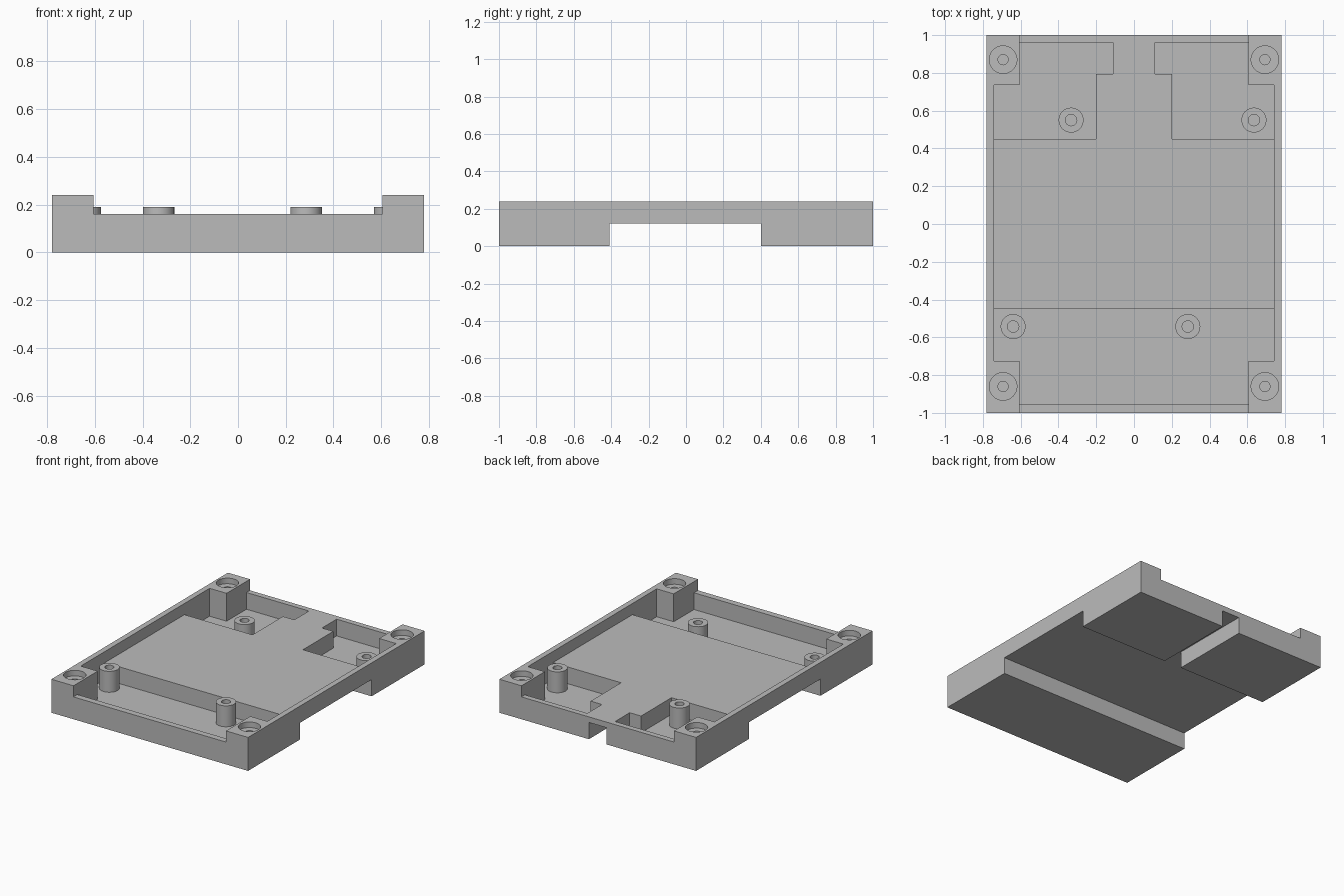
import bpy
import bmesh

if "Cube" in bpy.data.objects:
    bpy.data.objects.remove(bpy.data.objects["Cube"], do_unlink=True)

grey = bpy.data.materials.new("plain grey")
grey.use_nodes = True
colour = (0.5, 0.5, 0.5, 1)
grey.diffuse_color = colour
grey.node_tree.nodes["Principled BSDF"].inputs["Base Color"].default_value = colour


def finish(name, bm):
    bmesh.ops.recalc_face_normals(bm, faces=bm.faces)
    mesh = bpy.data.meshes.new(name)
    bm.to_mesh(mesh)
    bm.free()
    obj = bpy.data.objects.new(name, mesh)
    bpy.context.collection.objects.link(obj)
    mesh.materials.append(grey)
    return obj


def prism(name, outline, low, high):
    """Extrude a flat outline between two heights."""
    bm = bmesh.new()
    face = bm.faces.new([bm.verts.new((x, y, low)) for x, y in outline])
    extruded = bmesh.ops.extrude_face_region(bm, geom=[face])["geom"]
    top = [v for v in extruded if isinstance(v, bmesh.types.BMVert)]
    bmesh.ops.translate(bm, verts=top, vec=(0, 0, high - low))
    return finish(name, bm)


def block(name, x0, x1, y0, y1, low, high):
    return prism(name, [(x0, y0), (x1, y0), (x1, y1), (x0, y1)], low, high)


def cylinder(name, x, y, radius, low, high):
    bm = bmesh.new()
    bmesh.ops.create_cone(bm, cap_ends=True, segments=40, radius1=radius,
                          radius2=radius, depth=high - low)
    bmesh.ops.translate(bm, verts=bm.verts, vec=(x, y, (low + high) / 2))
    return finish(name, bm)


def cut(target, cutter):
    """Subtract the cutter from the target and discard it."""
    cutter.hide_render = True
    mod = target.modifiers.new("cut", "BOOLEAN")
    mod.operation = "DIFFERENCE"
    mod.solver = "EXACT"
    mod.object = cutter
    bpy.context.view_layer.objects.active = target
    bpy.ops.object.modifier_apply(modifier=mod.name)
    bpy.data.objects.remove(cutter, do_unlink=True)


def smooth(obj):
    bpy.ops.object.select_all(action="DESELECT")
    obj.select_set(True)
    bpy.context.view_layer.objects.active = obj
    bpy.ops.object.shade_smooth_by_angle()


# Main dimensions
WIDTH, WALL, CORNER = 0.78, 0.74, 0.605
HEIGHT, DECK, FLOOR, ARCH = 0.24, 0.16, 0.04, 0.12
PLATE = 0.45
FRONT, BACK = -0.725, 0.735

tray = block("tray_body", -WIDTH, WIDTH, -1, 1, 0, HEIGHT)

# Lowered deck, leaving side rails and raised corners
cut(tray, prism("deck_cutter", [
    (-CORNER, -1.1), (CORNER, -1.1), (CORNER, FRONT), (WALL, FRONT),
    (WALL, BACK), (CORNER, BACK), (CORNER, 1.1), (-CORNER, 1.1),
    (-CORNER, BACK), (-WALL, BACK), (-WALL, FRONT), (-CORNER, FRONT)],
    DECK, 0.4))

# Front pocket
cut(tray, prism("front_pocket_cutter", [
    (-CORNER, -0.955), (CORNER, -0.955), (CORNER, FRONT), (WALL, FRONT),
    (WALL, -PLATE), (-WALL, -PLATE), (-WALL, FRONT), (-CORNER, FRONT)],
    FLOOR, 0.4))

# Two stepped back pockets beside the centre bridge
for side in (-1, 1):
    outline = [(0.2, PLATE), (WALL, PLATE), (WALL, BACK), (CORNER, BACK),
               (CORNER, 0.96), (0.11, 0.96), (0.11, 0.795), (0.2, 0.795)]
    cut(tray, prism("back_pocket_cutter",
                    [(side * x, y) for x, y in outline], FLOOR, 0.4))

# Underside channels: one across the width, one out through the back
cut(tray, block("cross_channel_cutter", -1, 1, -0.41, 0.4, -0.1, ARCH))
cut(tray, block("back_channel_cutter", -0.07, 0.07, 0.3, 1.1, -0.1, ARCH))

# Stepped screw holes in the corners
for x in (-0.693, 0.693):
    for y in (-0.86, 0.87):
        cut(tray, cylinder("recess_cutter", x, y, 0.073, 0.2, 0.4))
        cut(tray, cylinder("screw_hole_cutter", x, y, 0.027, FLOOR, 0.3))
smooth(tray)

# Hollow mounting posts
posts = {"back_right_post": (-0.333, 0.55), "back_left_post": (0.635, 0.55),
         "front_right_post": (-0.64, -0.543), "front_left_post": (0.285, -0.543)}
for name, (x, y) in posts.items():
    post = cylinder(name, x, y, 0.066, FLOOR - 0.01, 0.19)
    cut(post, cylinder("post_hole_cutter", x, y, 0.03, FLOOR, 0.3))
    smooth(post)
